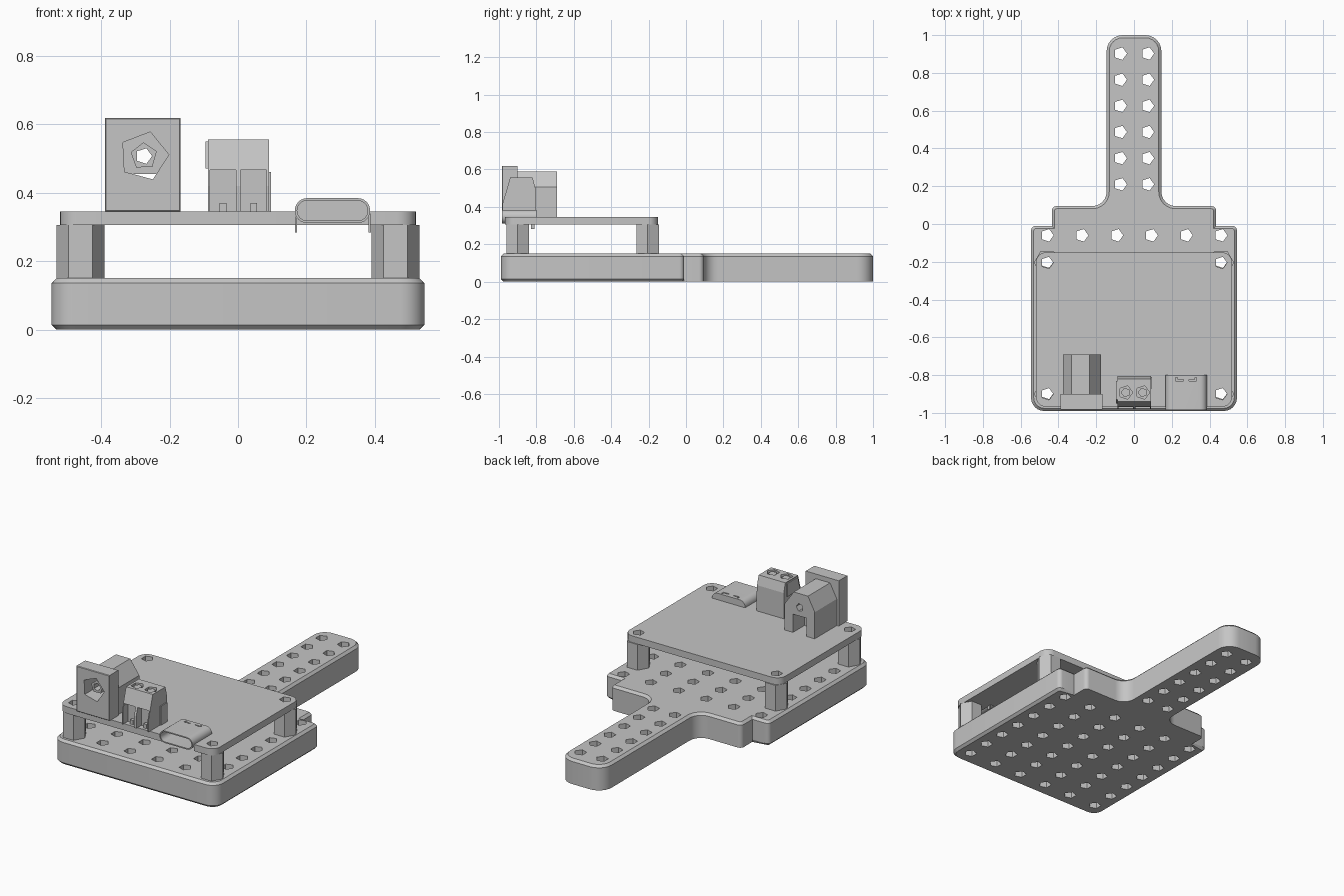
import bpy, bmesh
from math import cos, sin, radians, tan, pi
from mathutils import Vector

if "Cube" in bpy.data.objects:
    bpy.data.objects.remove(bpy.data.objects["Cube"], do_unlink=True)

SHADE = (0.56, 0.56, 0.56, 1)
grey = bpy.data.materials.new("light_grey")
grey.use_nodes = True
grey.diffuse_color = SHADE
grey.node_tree.nodes["Principled BSDF"].inputs["Base Color"].default_value = SHADE


def ngon(cx, cy, r, n=5, turn=0):
    return [(cx + r * cos(radians(turn) + 2 * pi * i / n),
             cy + r * sin(radians(turn) + 2 * pi * i / n)) for i in range(n)]


def rect(x0, x1, y0, y1):
    return [(x0, y0), (x1, y0), (x1, y1), (x0, y1)]


def rounded(corners, steps=6):
    """Round every (x, y, radius) corner of a closed outline."""
    out = []
    for i, (x, y, r) in enumerate(corners):
        p = Vector((x, y))
        if r == 0:
            out.append((x, y))
            continue
        a = (Vector(corners[i - 1][:2]) - p).normalized()
        b = (Vector(corners[(i + 1) % len(corners)][:2]) - p).normalized()
        spread = a.angle(b) / 2
        centre = p + (a + b).normalized() * r / sin(spread)
        start = (p + a * r / tan(spread) - centre) / r
        end = (p + b * r / tan(spread) - centre) / r
        for k in range(steps + 1):
            t = k / steps * (pi - 2 * spread)
            d = (start * sin(pi - 2 * spread - t) + end * sin(t)) / sin(2 * spread)
            out.append(tuple(centre + d * r))
    return out


def prism(name, outlines, lo, hi, axis="z"):
    """Extrude one or more outlines between lo and hi along an axis."""
    place = {"z": lambda a, b, t: (a, b, t),
             "y": lambda a, b, t: (a, t, b),
             "x": lambda a, b, t: (t, a, b)}[axis]
    bm = bmesh.new()
    for pts in outlines:
        low = [bm.verts.new(place(a, b, lo)) for a, b in pts]
        top = [bm.verts.new(place(a, b, hi)) for a, b in pts]
        bm.faces.new(low)
        bm.faces.new(top)
        for i in range(len(pts)):
            j = (i + 1) % len(pts)
            bm.faces.new((low[i], low[j], top[j], top[i]))
    bmesh.ops.recalc_face_normals(bm, faces=bm.faces)
    mesh = bpy.data.meshes.new(name)
    bm.to_mesh(mesh)
    bm.free()
    mesh.materials.append(grey)
    obj = bpy.data.objects.new(name, mesh)
    bpy.context.collection.objects.link(obj)
    return obj


def chamfer(obj, width, rule):
    bm = bmesh.new()
    bm.from_mesh(obj.data)
    edges = [e for e in bm.edges if rule(e.verts[0].co, e.verts[1].co)]
    bmesh.ops.bevel(bm, geom=edges, offset=width, segments=1, affect="EDGES")
    bm.to_mesh(obj.data)
    bm.free()


def cut(obj, *cutters):
    """Subtract temporary cutters and bake the result."""
    for c in cutters:
        mod = obj.modifiers.new("cut", "BOOLEAN")
        mod.object, mod.operation, mod.solver = c, "DIFFERENCE", "EXACT"
    dg = bpy.context.evaluated_depsgraph_get()
    mesh = bpy.data.meshes.new_from_object(obj.evaluated_get(dg))
    obj.modifiers.clear()
    obj.data = mesh
    for c in cutters:
        bpy.data.objects.remove(c, do_unlink=True)


def smooth(obj):
    bpy.ops.object.select_all(action="DESELECT")
    obj.select_set(True)
    bpy.context.view_layer.objects.active = obj
    bpy.ops.object.shade_smooth_by_angle(angle=radians(25))


# base plate with handle: half outline mirrored
half = [(0.545, -0.99, 0.07), (0.545, -0.01, 0.025), (0.435, -0.01, 0),
        (0.435, 0.095, 0.025), (0.145, 0.095, 0.075), (0.145, 1.0, 0.085)]
corners = half + [(-x, y, r) for x, y, r in reversed(half)]
base = prism("base_plate", [rounded(corners)], 0, 0.15)
chamfer(base, 0.014, lambda a, b: min(a.z, b.z) > 0.1
        or (max(a.z, b.z) < 0.01 and max(a.y, b.y) < 0))
pitch = 0.139
holes = [ngon((i - 2.5) * 0.184, -0.06 - j * pitch, 0.035) for i in range(6) for j in range(7)]
holes += [ngon(s * 0.072, 0.21 + j * 0.1385, 0.035) for s in (-1, 1) for j in range(6)]
cut(base, prism("cutter", holes, -0.1, 0.3))
smooth(base)

# hexagonal standoffs
mounts = [(sx * 0.46, y) for sx in (-1, 1) for y in (-0.9, -0.205)]
for x, y in mounts:
    side = ("left" if x > 0 else "right") + ("_front" if y < -0.5 else "_back")
    post = prism("standoff_" + side, [ngon(x, y, 0.07, 6)], 0.15, 0.305)
    cut(post, prism("cutter", [ngon(x, y, 0.034)], 0, 0.5))

# circuit board
board = prism("circuit_board", [rounded([(-0.52, -0.968, 0.055), (0.52, -0.968, 0.055),
                                         (0.52, -0.15, 0.055), (-0.52, -0.15, 0.055)])], 0.305, 0.345)
cut(board, prism("cutter", [ngon(x, y, 0.033) for x, y in mounts], 0.2, 0.5),
    prism("cutter", [rect(0.17, 0.385, -1.1, -0.805)], 0.2, 0.5))
smooth(board)

# power socket: front plate, rear body with an arch beneath, inner barrel
jx, jz = -0.275, 0.507


def bore():
    return prism("cutter", [ngon(jx, jz, 0.073, 5, 3)], -1.1, -0.74, "y")


face = prism("socket_front", [rect(-0.388, -0.168, 0.345, 0.618)], -0.985, -0.9, "y")
chamfer(face, 0.003, lambda a, b: max(a.y, b.y) < -0.95)
cut(face, bore())
body = prism("socket_body", [[(-0.375, 0.345), (-0.175, 0.345), (-0.175, 0.505), (-0.235, 0.59),
                              (-0.33, 0.59), (-0.375, 0.505)]], -0.9, -0.69, "y")
cut(body, bore(), prism("cutter", [ngon(jx, jz, 0.024)], -0.8, -0.6, "y"),
    prism("cutter", [rect(-0.32, -0.23, 0.3, 0.455)], -0.8, -0.6, "y"))
barrel = prism("socket_barrel", [ngon(jx, jz, 0.04, 5, 20)], -0.95, -0.735, "y")
cut(barrel, prism("cutter", [ngon(jx, jz, 0.024)], -1.1, -0.6, "y"))

# screw terminal: side profile with wire openings and screw wells
block = prism("terminal_block", [[(-0.98, 0.345), (-0.98, 0.42), (-0.94, 0.556), (-0.82, 0.556),
                                  (-0.805, 0.5), (-0.805, 0.345)]], -0.088, 0.09, "x")
cells = (-0.044, 0.046)
cut(block, prism("cutter", [rect(c - 0.038, c + 0.038, 0.3, 0.466) for c in cells], -1.1, -0.93, "y"),
    prism("cutter", [ngon(c, -0.892, 0.037) for c in cells], 0.53, 0.7))
prism("terminal_screws", [ngon(c, -0.892, 0.026, 5, 36) for c in cells], 0.52, 0.55)
prism("terminal_pins", [rect(c - 0.01, c + 0.01, -0.95, -0.93) for c in cells], 0.345, 0.37)
prism("terminal_rib", [[(-0.83, 0.47), (-0.83, 0.55), (-0.93, 0.55), (-0.95, 0.47)]],
      -0.095, -0.088, "x")
prism("terminal_tab", [rect(-0.87, -0.81, 0.345, 0.46)], 0.09, 0.096, "x")


# small data port: hollow rounded shell with spring slots and solder legs
def port(g):
    return rounded([(0.166 + g, 0.311 + g, 0.036 - g), (0.386 - g, 0.311 + g, 0.036 - g),
                    (0.386 - g, 0.384 - g, 0.036 - g), (0.166 + g, 0.384 - g, 0.036 - g)])


shell = prism("data_port_shell", [port(0)], -0.985, -0.8, "y")
slots = []
for s in (-1, 1):
    for a, b, y0, y1 in ((0.015, 0.055, -0.83, -0.823), (0.047, 0.055, -0.822, -0.812)):
        slots.append(rect(*sorted((0.276 + s * a, 0.276 + s * b)), y0, y1))
cut(shell, prism("cutter", [port(0.007)], -1.1, -0.808, "y"),
    prism("cutter", slots, 0.36, 0.5))
smooth(shell)
for name, x in (("left", 0.382), ("right", 0.166)):
    prism("data_port_leg_" + name, [rect(-0.83, -0.81, 0.283, 0.345)], x, x + 0.007, "x")
